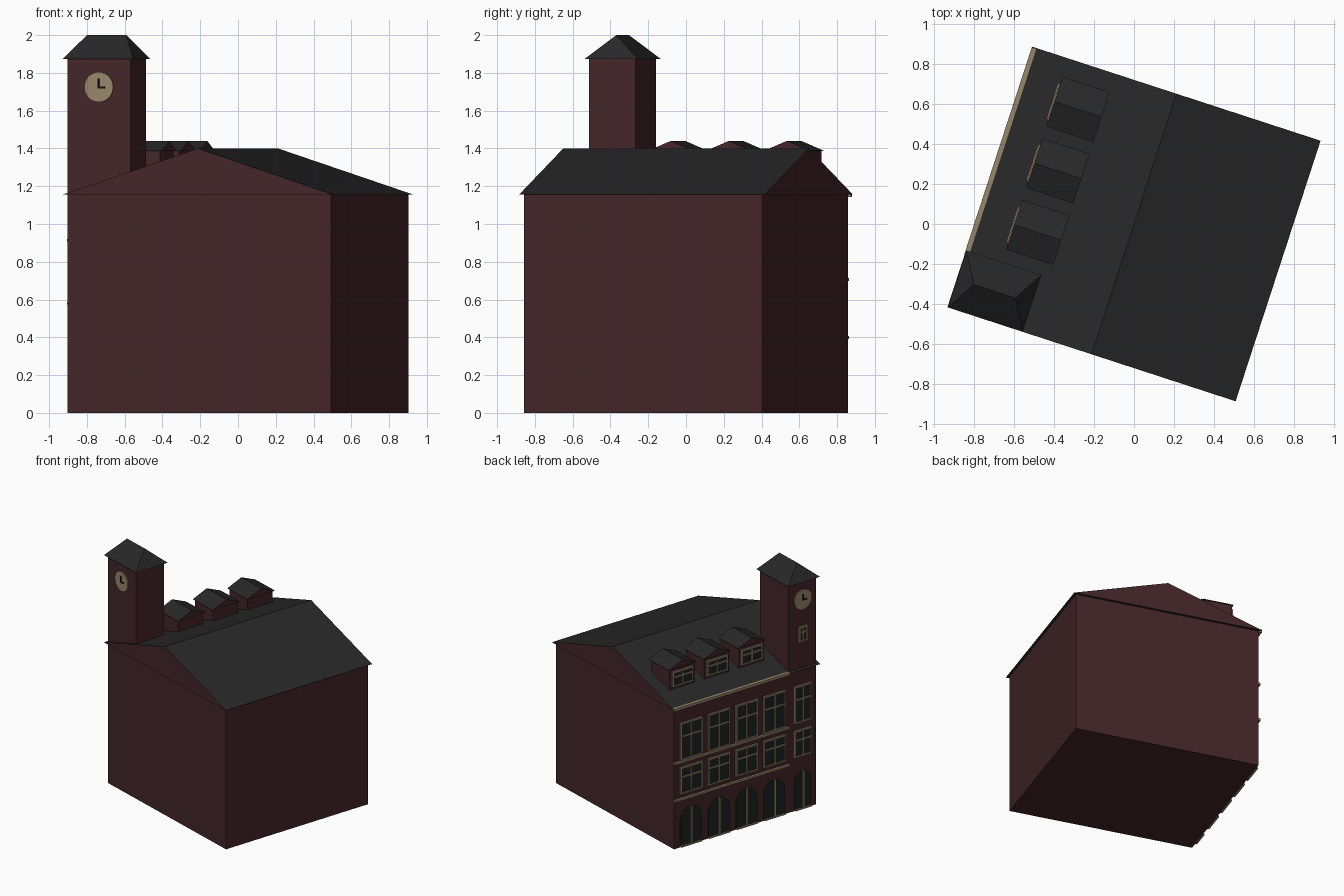
import bpy, bmesh, math
from mathutils import Matrix

if "Cube" in bpy.data.objects:
    bpy.data.objects.remove(bpy.data.objects["Cube"])

TURN = Matrix.Rotation(math.radians(-18.06), 4, 'Z')   # whole building is turned on its plot
HU, HV = 0.734, 0.6635                                 # half size of the walls
EAVE, OVER = 1.155, 0.02


def material(name, rgb):
    m = bpy.data.materials.new(name)
    m.diffuse_color = (*rgb, 1)
    m.use_nodes = True
    m.node_tree.nodes["Principled BSDF"].inputs["Base Color"].default_value = m.diffuse_color
    return m


BRICK = material("dark_brick", (0.058, 0.019, 0.021))
SLATE = material("slate", (0.021, 0.021, 0.021))
CREAM = material("cream_trim", (0.31, 0.24, 0.145))
GLASS = material("dark_glass", (0.014, 0.016, 0.015))
BLACK = material("black", (0.004, 0.004, 0.004))


def build(name, solids, mats, rule=None):
    """Each solid is a pair of matching rings joined by side faces."""
    bm = bmesh.new()
    for low, high in solids:
        a = [bm.verts.new(p) for p in low]
        b = [bm.verts.new(p) for p in high]
        n = len(a)
        bm.faces.new(a[::-1])
        bm.faces.new(b)
        for i in range(n):
            j = (i + 1) % n
            bm.faces.new((a[i], a[j], b[j], b[i]))
    bmesh.ops.remove_doubles(bm, verts=bm.verts, dist=1e-5)
    bmesh.ops.recalc_face_normals(bm, faces=bm.faces)
    if rule:
        for f in bm.faces:
            f.material_index = rule(f.normal)
    bm.transform(TURN)
    me = bpy.data.meshes.new(name)
    bm.to_mesh(me)
    bm.free()
    for m in mats:
        me.materials.append(m)
    ob = bpy.data.objects.new(name, me)
    bpy.context.collection.objects.link(ob)
    return ob


def rect(u0, u1, v0, v1, z):
    return [(u0, v0, z), (u1, v0, z), (u1, v1, z), (u0, v1, z)]


def box(u0, u1, v0, v1, z0, z1):
    return rect(u0, u1, v0, v1, z0), rect(u0, u1, v0, v1, z1)


def side_plate(outline, u, depth):
    """Outline of (v, z) points pushed out of a wall facing -u."""
    return ([(u + 0.002, v, z) for v, z in outline],
            [(u - depth, v, z) for v, z in outline])


def side_bar(v0, v1, z0, z1, u=-HU, depth=0.026):
    return box(u - depth, u + 0.002, v0, v1, z0, z1)


def gable_roof(name, u0, u1, v0, v1, z0, z1, along):
    """Slate slopes with brick gable ends; along is the ridge axis (0 = u, 1 = v)."""
    um, vm = (u0 + u1) / 2, (v0 + v1) / 2
    if along == 1:
        rings = ([(u0, v0, z0), (u1, v0, z0), (um, v0, z1)],
                 [(u0, v1, z0), (u1, v1, z0), (um, v1, z1)])
    else:
        rings = ([(u0, v0, z0), (u0, v1, z0), (u0, vm, z1)],
                 [(u1, v0, z0), (u1, v1, z0), (u1, vm, z1)])
    build(name, [rings], [SLATE, BRICK], lambda n: 1 if abs(n[along]) > 0.9 else 0)


def window(name, vc, w, z0, z1, u=-HU):
    """Dark pane, thin border, centre mullion and a transom at two thirds height."""
    a, b, t = vc - w / 2, vc + w / 2, 0.006
    zt = z0 + (z1 - z0) * 0.64
    build(name + "_glass", [side_plate([(a, z0), (b, z0), (b, z1), (a, z1)], u, 0.008)], [GLASS])
    d = 0.014
    build(name + "_frame", [
        side_bar(a - t, a + t, z0, z1, u, d), side_bar(b - t, b + t, z0, z1, u, d),
        side_bar(a - t, b + t, z0 - t, z0 + t, u, d), side_bar(a - t, b + t, z1 - t, z1 + t, u, d),
        side_bar(vc - t, vc + t, z0, z1, u, d + 0.004),
        side_bar(a, b, zt - t, zt + t, u, d + 0.006)], [CREAM])


def arched_opening(name, vc, w, top):
    """Round-headed dark opening with a centre mullion and low sill."""
    r = w / 2
    spring = top - r
    pts = [(vc + r, 0.012), (vc + r, spring)]
    pts += [(vc + r * math.cos(math.pi * i / 12), spring + r * math.sin(math.pi * i / 12))
            for i in range(1, 12)]
    pts += [(vc - r, spring), (vc - r, 0.012)]
    build(name + "_glass", [side_plate(pts, -HU, 0.009)], [GLASS])
    build(name + "_mullion", [side_bar(vc - 0.006, vc + 0.006, 0.012, top, depth=0.016),
                              side_bar(vc - r, vc + r, 0.004, 0.016, depth=0.018)], [CREAM])


# main block and its roof
build("walls", [box(-HU, HU, -HV, HV, 0, EAVE)], [BRICK])
gable_roof("main_roof", -HU - 0.022, HU + 0.022, -HV - OVER, HV + OVER, EAVE, 1.40, 1)

# corner tower with hipped roof
TU, TV = -0.381, -0.4055
tu, tv = (TU - HU) / 2, (TV - HV) / 2
build("tower", [box(-HU, TU, -HV, TV, 0, 1.875)], [BRICK])
e0 = rect(-HU - OVER, TU + OVER, -HV - OVER, TV + OVER, 1.873)
top = rect(tu - 0.109, tu + 0.109, tv, tv, 2.0)
bm = bmesh.new()
lo = [bm.verts.new(p) for p in e0]
r0, r1 = bm.verts.new(top[0]), bm.verts.new(top[1])
for f in (lo[::-1], (lo[0], lo[1], r1, r0), (lo[1], lo[2], r1), (lo[2], lo[3], r0, r1), (lo[3], lo[0], r0)):
    bm.faces.new(f)
bm.transform(TURN)
mesh = bpy.data.meshes.new("tower_roof")
bm.to_mesh(mesh)
bm.free()
mesh.materials.append(SLATE)
bpy.context.collection.objects.link(bpy.data.objects.new("tower_roof", mesh))


# clocks on the two outer tower faces
def clock(name, place):
    def ring(d, r):
        return [place(r * math.cos(math.tau * i / 32), r * math.sin(math.tau * i / 32), d) for i in range(32)]

    def hand(a0, a1, b0, b1):
        c = ((a0, b0), (a1, b0), (a1, b1), (a0, b1))
        return [place(a, b, 0.006) for a, b in c], [place(a, b, 0.014) for a, b in c]
    build(name + "_dial", [(ring(-0.002, 0.08), ring(0.008, 0.08))], [CREAM])
    build(name + "_hands", [hand(-0.005, 0.005, -0.008, 0.045), hand(-0.005, 0.036, -0.007, 0.003)], [BLACK])


CZ = 1.725
clock("front_clock", lambda a, b, d: (tu + a, -HV - d, CZ + b))
clock("side_clock", lambda a, b, d: (-HU - d, tv - a, CZ + b))

# facade bays: four wide ones, then the narrower tower bay
bays = [(HV - 0.155 - 0.259 * i, 0.196) for i in range(4)] + [(tv, 0.15)]
for i, (vc, w) in enumerate(bays):
    arched_opening(f"ground_arch_{i}", vc, w, 0.315)
    window(f"middle_window_{i}", vc, w, 0.445, 0.655)
    window(f"upper_window_{i}", vc, w, 0.725, 1.02)
window("tower_window", tv, 0.07, 1.385, 1.50)

# string courses and cornice, stopping at the tower
for name, z in (("lower_course", 0.398), ("upper_course", 0.705)):
    build(name, [side_bar(TV, HV, z - 0.008, z + 0.008, depth=0.018)], [CREAM])
build("cornice", [box(-HU - 0.024, -HU, TV, HV + 0.015, EAVE - 0.012, EAVE + 0.010)], [CREAM])

# three dormers on the facade side of the roof
for i in range(3):
    vc = 0.457 - 0.323 * i
    build(f"dormer_{i}", [box(-0.558, -0.335, vc - 0.116, vc + 0.116, 1.19, 1.387)], [BRICK])
    gable_roof(f"dormer_roof_{i}", -0.567, -0.32, vc - 0.13, vc + 0.13, 1.386, 1.44, 0)
    window(f"dormer_window_{i}", vc, 0.185, 1.245, 1.36, -0.558)
